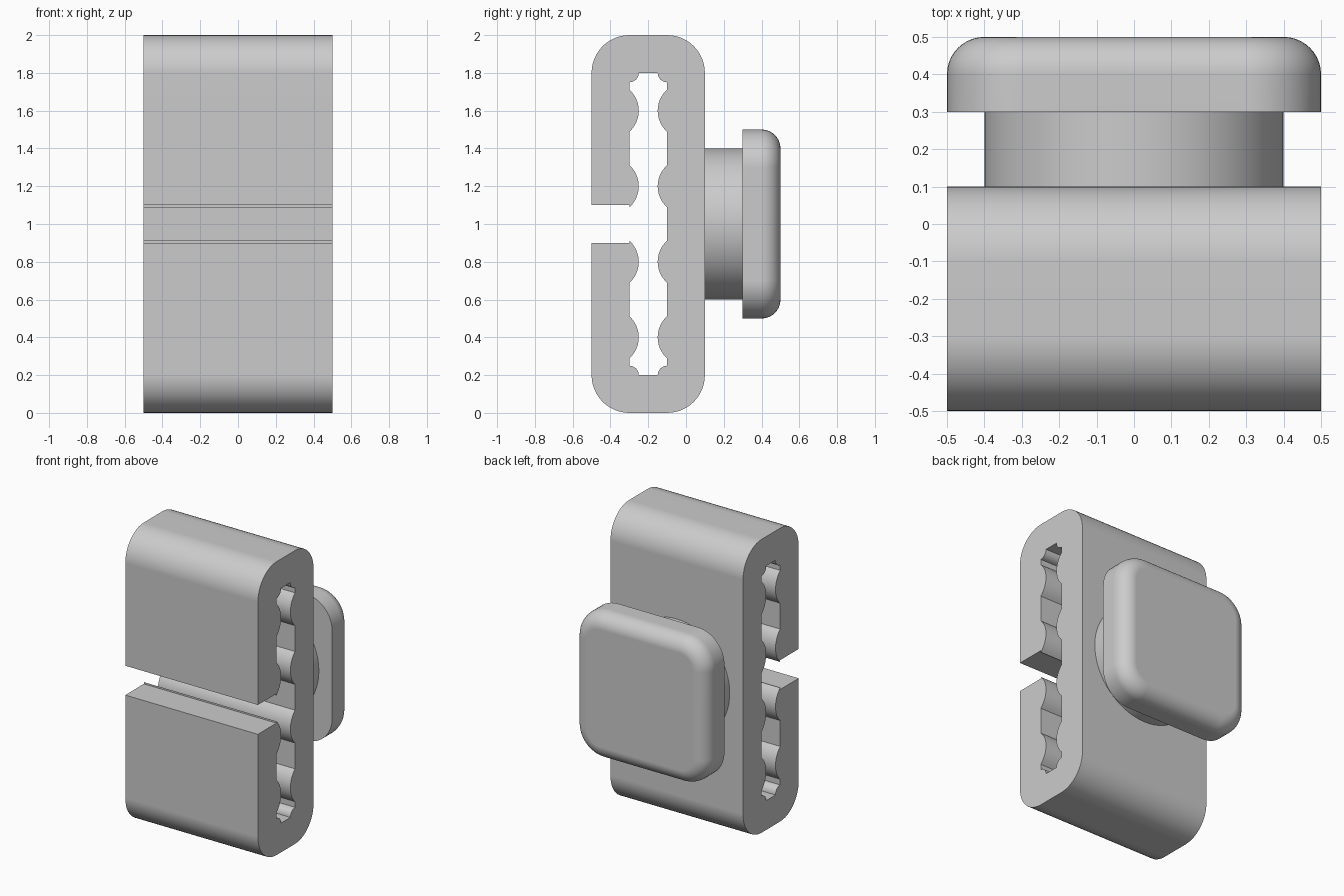
import bpy, bmesh
from math import radians, degrees, acos, cos, sin, pi

old = bpy.data.objects.get("Cube")
if old:
    bpy.data.objects.remove(old, do_unlink=True)

grey = bpy.data.materials.new("plain grey")
grey.use_nodes = True
COLOUR = (0.6, 0.6, 0.6, 1)
grey.diffuse_color = COLOUR
grey.node_tree.nodes["Principled BSDF"].inputs["Base Color"].default_value = COLOUR


def arc(cx, cy, r, start, end, steps=12):
    """Points along a circular arc, angles in degrees."""
    angles = [radians(start + (end - start) * i / steps) for i in range(steps + 1)]
    return [(cx + r * cos(a), cy + r * sin(a)) for a in angles]


def rounded_rect(x0, x1, y0, y1, r):
    corners = [(x0 + r, y0 + r, 180), (x1 - r, y0 + r, 270),
               (x1 - r, y1 - r, 0), (x0 + r, y1 - r, 90)]
    return [p for x, y, a in corners for p in arc(x, y, r, a, a + 90)]


def loft(name, rings):
    """Skin matching rings of 3D points and cap both ends."""
    bm = bmesh.new()
    loops = [[bm.verts.new(p) for p in ring] for ring in rings]
    n = len(loops[0])
    for a, b in zip(loops, loops[1:]):
        for i in range(n):
            j = (i + 1) % n
            bm.faces.new((a[i], a[j], b[j], b[i]))
    bm.faces.new(loops[0][::-1])
    bm.faces.new(loops[-1])
    bmesh.ops.recalc_face_normals(bm, faces=bm.faces)
    mesh = bpy.data.meshes.new(name)
    bm.to_mesh(mesh)
    bm.free()
    mesh.materials.append(grey)
    obj = bpy.data.objects.new(name, mesh)
    bpy.context.collection.objects.link(obj)
    bpy.ops.object.select_all(action="DESELECT")
    obj.select_set(True)
    bpy.context.view_layer.objects.active = obj
    bpy.ops.object.shade_smooth_by_angle(angle=radians(30))
    weighted = obj.modifiers.new("weighted normals", "WEIGHTED_NORMAL")
    weighted.keep_sharp = True
    return obj


# Clamp body: C-shaped profile in (y, z), with gripping ridges in the slot
GRIP = 0.15
half = degrees(acos(0.1 / GRIP))


def front_ridge(z):
    return arc(-0.4, z, GRIP, -half, half)


def back_ridge(z):
    return arc(0, z, GRIP, 180 - half, 180 + half)


profile = [(-0.5, 0.9)]
profile += rounded_rect(-0.5, 0.1, 0, 2, 0.2)
profile += [(-0.5, 1.1), (-0.3, 1.1)]
profile += front_ridge(1.2) + front_ridge(1.6)
profile += arc(-0.3, 1.8, 0.05, -90, 0, 8) + arc(-0.1, 1.8, 0.05, 180, 270, 8)
for z in (1.6, 1.2, 0.8, 0.4):
    profile += back_ridge(z)
profile += arc(-0.1, 0.2, 0.05, 90, 180, 8) + arc(-0.3, 0.2, 0.05, 0, 90, 8)
profile += front_ridge(0.4) + front_ridge(0.8) + [(-0.3, 0.9)]
loft("clamp_body", [[(x, y, z) for y, z in profile] for x in (-0.5, 0.5)])

# Round neck behind the body
circle = arc(0, 1, 0.4, 0, 360, 64)[:-1]
loft("neck", [[(x, y, z) for x, z in circle] for y in (0.1, 0.3)])

# Square button with rounded corners and a filleted back edge
FILLET = 0.1
levels = [(0, 0.3)]
for i in range(11):
    a = pi / 2 * i / 10
    levels.append((FILLET * (1 - cos(a)), 0.4 + FILLET * sin(a)))
rings = []
for inset, y in levels:
    outline = rounded_rect(-0.5 + inset, 0.5 - inset, 0.5 + inset, 1.5 - inset, 0.2 - inset)
    rings.append([(x, y, z) for x, z in outline])
loft("button", rings)
